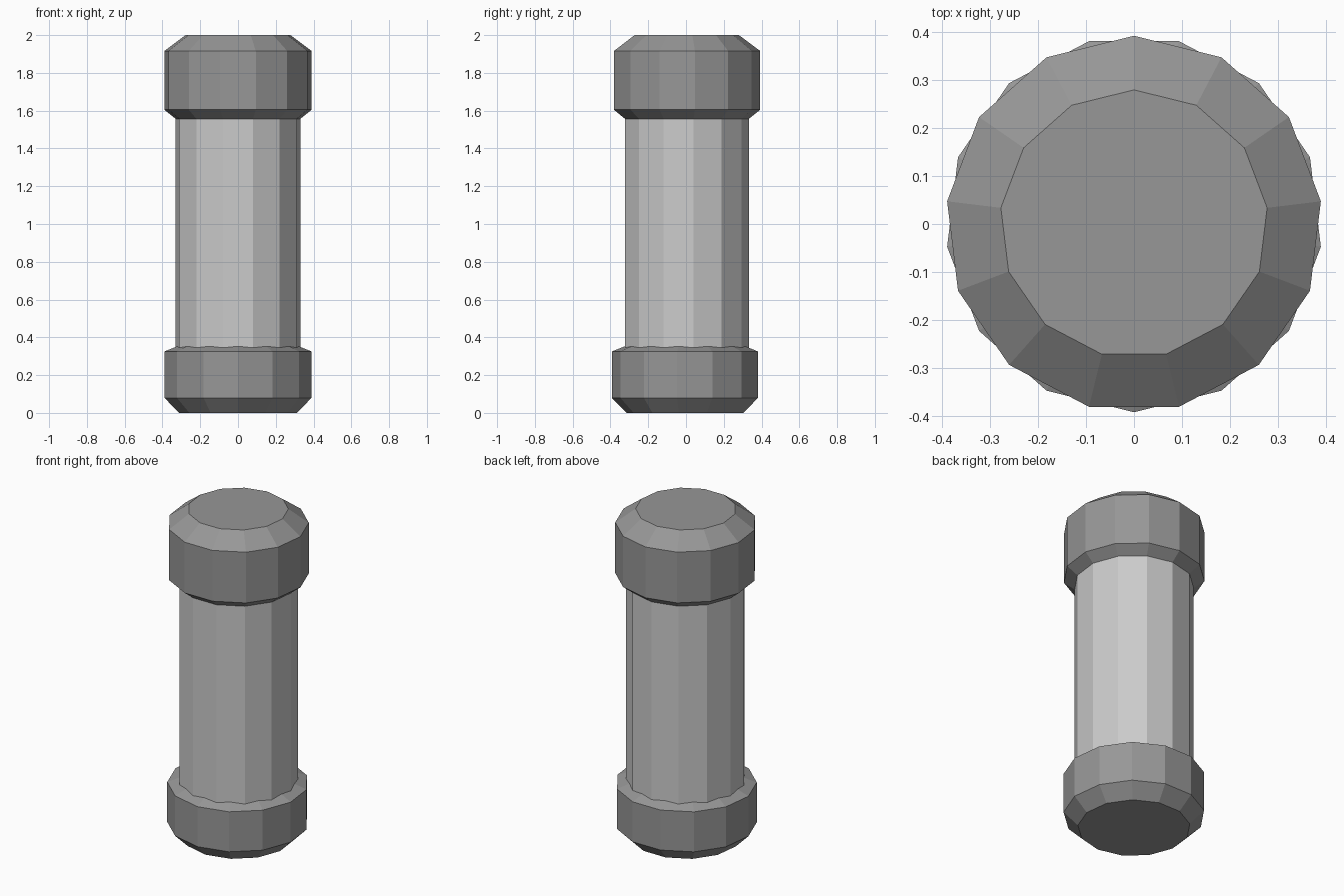
import bpy, bmesh, math

if "Cube" in bpy.data.objects:
    bpy.data.objects.remove(bpy.data.objects["Cube"])

SIDES = 13


def grey(name, value):
    mat = bpy.data.materials.new(name)
    mat.diffuse_color = (value, value, value, 1)
    mat.use_nodes = True
    mat.node_tree.nodes["Principled BSDF"].inputs["Base Color"].default_value = mat.diffuse_color
    return mat


def turned_part(name, profile, start, mat):
    """Closed flat-faced solid from (radius, z) rings; start = angle of first corner."""
    bm = bmesh.new()
    rings = []
    for r, z in profile:
        angles = [start + 2 * math.pi * i / SIDES for i in range(SIDES)]
        rings.append([bm.verts.new((r * math.cos(a), r * math.sin(a), z)) for a in angles])
    for low, high in zip(rings, rings[1:]):
        for i in range(SIDES):
            j = (i + 1) % SIDES
            bm.faces.new((low[i], low[j], high[j], high[i]))
    bm.faces.new(rings[0][::-1])
    bm.faces.new(rings[-1])
    mesh = bpy.data.meshes.new(name)
    bm.to_mesh(mesh)
    bm.free()
    mesh.materials.append(mat)
    obj = bpy.data.objects.new(name, mesh)
    bpy.context.collection.objects.link(obj)
    return obj


BACK, FRONT = math.pi / 2, -math.pi / 2
dark = grey("dark_grey", 0.31)
light = grey("light_grey", 0.56)

# Bottom cap, one corner pointing to the front
turned_part("bottom_cap", [(0.313, 0), (0.393, 0.08), (0.393, 0.325), (0.305, 0.36)], FRONT, dark)

# Shaft, one corner pointing to the back
turned_part("shaft", [(0.333, 0.32), (0.333, 1.565)], BACK, light)

# Top cap, lined up with the shaft
turned_part("top_cap", [(0.333, 1.557), (0.393, 1.605), (0.393, 1.916), (0.28, 2.0)], BACK, dark)
